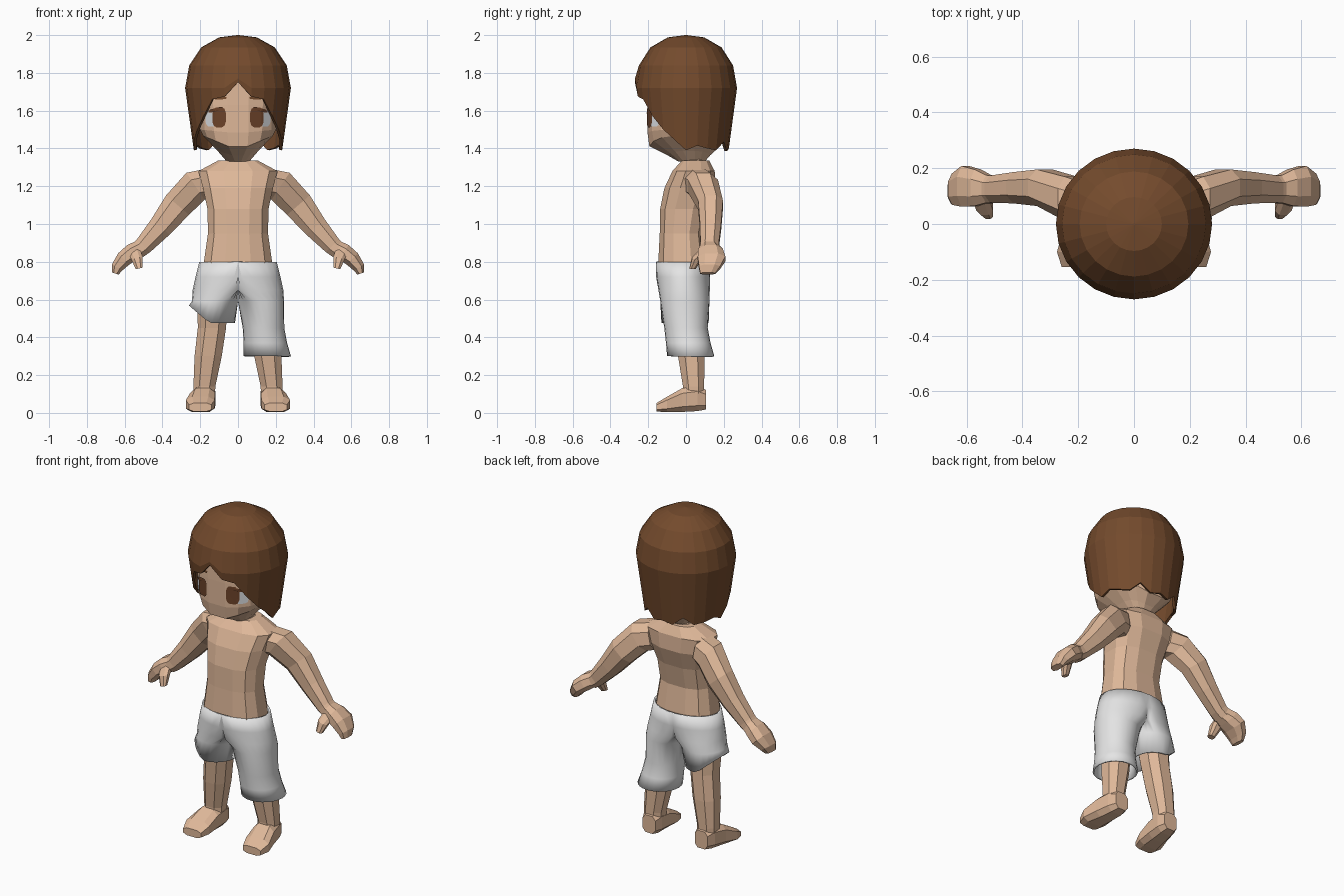
import bpy, math
from mathutils import Vector
from mathutils.bvhtree import BVHTree

cube = bpy.data.objects.get("Cube")
if cube:
    bpy.data.objects.remove(cube, do_unlink=True)


def material(name, rgb):
    m = bpy.data.materials.new(name)
    m.use_nodes = True
    m.diffuse_color = (*rgb, 1)
    bsdf = next(n for n in m.node_tree.nodes if n.type == "BSDF_PRINCIPLED")
    bsdf.inputs["Base Color"].default_value = (*rgb, 1)
    bsdf.inputs["Roughness"].default_value = 0.8
    return m


SKIN = material("skin", (0.74, 0.48, 0.32))
HAIR = material("hair_brown", (0.175, 0.07, 0.026))
EYE = material("eye_brown", (0.15, 0.055, 0.022))
WHITE = material("eye_white", (0.78, 0.8, 0.83))
CLOTH = material("cloth_white", (0.78, 0.78, 0.78))


def make(name, verts, faces, mat, smooth=False):
    import bmesh
    mesh = bpy.data.meshes.new(name)
    mesh.from_pydata([tuple(v) for v in verts], [], faces)
    bm = bmesh.new()
    bm.from_mesh(mesh)
    bmesh.ops.remove_doubles(bm, verts=bm.verts, dist=0.0005)
    bmesh.ops.recalc_face_normals(bm, faces=bm.faces)
    for f in bm.faces:
        f.smooth = smooth
    bm.to_mesh(mesh)
    bm.free()
    mesh.materials.append(mat)
    obj = bpy.data.objects.new(name, mesh)
    bpy.context.collection.objects.link(obj)
    return obj


def bridge(rings, caps=True):
    """Vertices and faces that join a list of equal rings."""
    n = len(rings[0])
    verts = [p for r in rings for p in r]
    faces = [(i * n + j, i * n + (j + 1) % n, (i + 1) * n + (j + 1) % n, (i + 1) * n + j)
             for i in range(len(rings) - 1) for j in range(n)]
    if caps:
        faces += [tuple(range(n)), tuple(range(len(verts) - n, len(verts)))]
    return verts, faces


def power(v, e):
    return math.copysign(abs(v) ** e, v)


def oval(c, u, v, ru, rv, n, e):
    out = []
    for k in range(n):
        a = 2 * math.pi * (k + 0.5) / n
        out.append(Vector(c) + u * ru * power(math.cos(a), e) + v * rv * power(math.sin(a), e))
    return out


def tube(name, path, u, mat=SKIN, n=8, e=0.85, axis=None):
    """Loft through rings (x, y, z, radius along u, other radius)."""
    u, rings = Vector(u), []
    for i, (x, y, z, ru, rv) in enumerate(path):
        a, b = path[max(i - 1, 0)], path[min(i + 1, len(path) - 1)]
        t = Vector(axis) if axis else Vector(b[:3]) - Vector(a[:3])
        rings.append(oval((x, y, z), u, t.cross(u).normalized(), ru, rv, n, e))
    return make(name, *bridge(rings), mat)


X, Y, Z = (1, 0, 0), (0, 1, 0), (0, 0, 1)

# Torso and neck
tube("torso", [(0, -0.015, 0.72, 0.185, 0.125), (0, -0.02, 0.8, 0.185, 0.13),
               (0, -0.025, 0.95, 0.163, 0.117), (0, -0.01, 1.08, 0.166, 0.13),
               (0, 0.02, 1.19, 0.19, 0.138), (0, 0.04, 1.28, 0.215, 0.115),
               (0, 0.05, 1.335, 0.11, 0.075)], X, n=12, e=0.75, axis=Z)
tube("neck", [(0, 0.045, 1.29, 0.1, 0.08), (0, 0.045, 1.34, 0.07, 0.058),
              (0, 0.03, 1.43, 0.065, 0.055)], X, axis=Z)

# Limbs on both sides
for side, s in (("left", 1), ("right", -1)):
    def limb(part, path, u, **kw):
        tube(f"{side}_{part}", [(s * p[0], *p[1:]) for p in path], u, **kw)

    limb("arm", [(0.15, 0.06, 1.215, 0.085, 0.085), (0.225, 0.09, 1.2, 0.085, 0.092),
                 (0.32, 0.13, 1.1, 0.07, 0.085), (0.41, 0.13, 0.985, 0.06, 0.068),
                 (0.5, 0.125, 0.885, 0.052, 0.052), (0.53, 0.125, 0.86, 0.055, 0.047)], Y)
    limb("hand", [(0.515, 0.125, 0.875, 0.05, 0.045), (0.56, 0.13, 0.85, 0.07, 0.05),
                  (0.605, 0.135, 0.815, 0.078, 0.045), (0.64, 0.125, 0.77, 0.06, 0.034),
                  (0.65, 0.115, 0.738, 0.042, 0.02)], Y)
    limb("thumb", [(0.55, 0.105, 0.86, 0.035, 0.035), (0.535, 0.06, 0.82, 0.03, 0.033),
                   (0.523, 0.035, 0.765, 0.018, 0.02)], Y)
    limb("leg", [(0.135, 0, 0.58, 0.085, 0.09), (0.138, 0.015, 0.45, 0.08, 0.08),
                 (0.158, 0.028, 0.3, 0.077, 0.075), (0.178, 0.04, 0.14, 0.062, 0.06),
                 (0.178, 0.04, 0.08, 0.06, 0.06)], X, axis=Z)
    limb("foot", [(0.175, 0.105, 0.07, 0.045, 0.055), (0.178, 0.06, 0.076, 0.062, 0.07),
                  (0.188, -0.02, 0.068, 0.07, 0.066), (0.2, -0.1, 0.045, 0.08, 0.043),
                  (0.2, -0.155, 0.03, 0.062, 0.024)], X, e=0.65, axis=Y)

# Head, with a jaw line that rises towards the ears
rings = []
for z, cy, rx, ry, rise in ((1.33, 0.03, 0.06, 0.07, 0), (1.355, 0.015, 0.11, 0.115, 0.3),
                            (1.39, -0.007, 0.188, 0.19, 0.42), (1.48, -0.007, 0.205, 0.2, 0.1),
                            (1.63, -0.005, 0.21, 0.203, 0), (1.78, 0, 0.21, 0.205, 0),
                            (1.9, 0, 0.14, 0.14, 0)):
    ring = oval((0, cy, z), Vector(X), Vector(Y), rx, ry, 16, 0.8)
    rings.append([p + Vector((0, 0, rise * abs(p.x))) for p in ring])
head_verts, head_faces = bridge(rings)
make("head", head_verts, head_faces, SKIN)
surface = BVHTree.FromPolygons(head_verts, head_faces)


def face_plate(name, x, z, w, h, mat, lift, e=0.6, tilt=0):
    """Thin patch laid on the front of the head."""
    rings = []
    for k in (1, 0.66, 0.33):
        ring = oval((x, 0, z), Vector(X), Vector(Z), w * k, h * k, 12, e)
        for p in ring:
            p.z += tilt * (p.x - x)
            hit = surface.ray_cast(Vector((p.x, -1, p.z)), Vector(Y))[0]
            p.y = (hit.y if hit else -0.1) - lift
        rings.append(ring)
    verts, faces = bridge(rings)
    return make(name, verts, faces[:-2] + faces[-1:], mat)


for side, s in (("left", 1), ("right", -1)):
    face_plate(f"{side}_eye_white", s * 0.142, 1.56, 0.03, 0.045, WHITE, 0.003)
    face_plate(f"{side}_iris", s * 0.1, 1.565, 0.036, 0.054, EYE, 0.006)
    face_plate(f"{side}_lash", s * 0.118, 1.605, 0.038, 0.009, EYE, 0.008, tilt=-s * 0.25)
    face_plate(f"{side}_brow", s * 0.1, 1.668, 0.04, 0.008, HAIR, 0.005)

# Hair: a faceted dome with a jagged lower edge, given from front to back
edge = [1.75, 1.675, 1.66, 1.57, 1.5, 1.445, 1.39, 1.415, 1.4, 1.39, 1.435, 1.385, 1.4]
steps = 2 * (len(edge) - 1)
rings = []
for z, r in ((2.0, 0.004), (1.988, 0.1), (1.935, 0.195), (1.84, 0.258), (1.72, 0.28),
             (None, 0.5), (None, 1)):
    ring = []
    for k in range(steps):
        a = 2 * math.pi * k / steps
        low = edge[min(k, steps - k)]
        if z is None:
            top = max(1.72, low + 0.02)
            pz = top + (low - top) * r
            pr = 0.28 - 0.14 * max(0, 1.72 - pz)
        else:
            pz, pr = max(z, low + 0.02), r
        ring.append(Vector((pr * math.sin(a), -0.965 * pr * math.cos(a), pz)))
    rings.append(ring)
verts, faces = bridge(rings)
hair = make("hair", verts, faces[:-1], HAIR)
shell = hair.modifiers.new("thickness", "SOLIDIFY")
shell.thickness = 0.015

# Shorts: two half sections that join along the middle above the crotch
shared = [(0.8, 0, 0.205, -0.015, 0.145), (0.72, 0.02, 0.205, -0.015, 0.143),
          (0.65, 0.06, 0.18, -0.01, 0.136), (0.59, 0.118, 0.126, -0.006, 0.13)]
long_leg = [(0.45, 0.135, 0.11, 0, 0.115), (0.37, 0.145, 0.115, 0.012, 0.118),
            (0.3, 0.155, 0.125, 0.025, 0.125)]
short_leg = [(0.475, 0.138, 0.122, -0.005, 0.125)]
all_verts, all_faces = [], []
for s, rows in ((1, shared + long_leg), (-1, shared + short_leg)):
    rings = []
    for z, cx, rx, cy, ry in rows:
        ring = []
        for k in range(24):
            a = math.pi * k / 12
            x = max(0, cx + rx * math.cos(a))
            if x < 0.001:
                x = 0
            slant = 0.85 * max(0, x - 0.15) if z == 0.475 else 0
            ring.append(Vector((s * x, cy + ry * math.sin(a), z + slant)))
        rings.append(ring)
    verts, faces = bridge(rings, caps=False)
    base = len(all_verts)
    all_faces += [tuple(base + i for i in f) for f in faces if any(verts[i].x for i in f)]
    all_verts += verts
shorts = make("shorts", all_verts, all_faces, CLOTH, smooth=True)
cloth = shorts.modifiers.new("thickness", "SOLIDIFY")
cloth.thickness = 0.01
